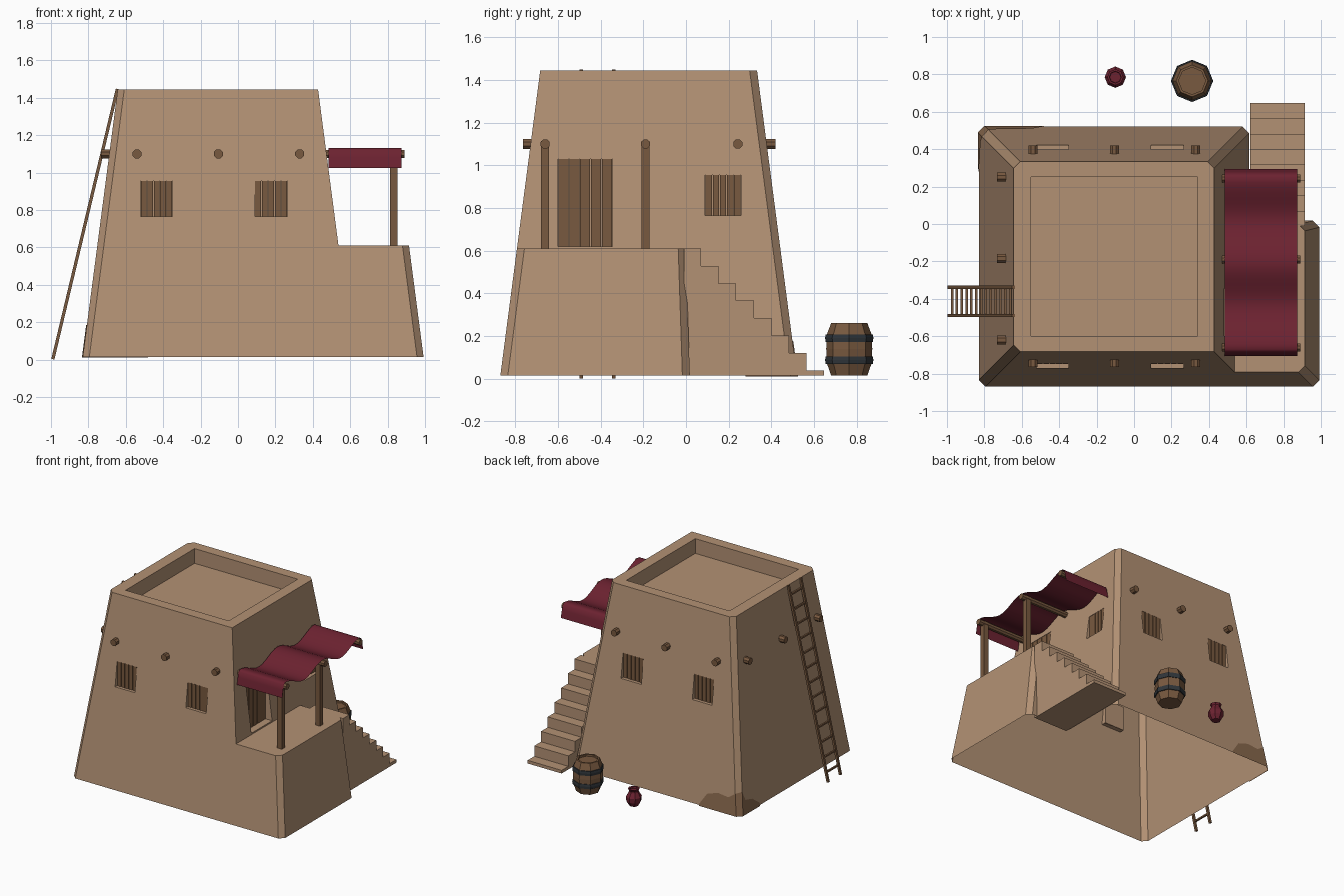
import bpy, bmesh, math, random
from mathutils import Vector, Matrix

random.seed(4)
if "Cube" in bpy.data.objects:
    bpy.data.objects.remove(bpy.data.objects["Cube"], do_unlink=True)


def material(name, rgb):
    m = bpy.data.materials.new(name)
    m.use_nodes = True
    m.diffuse_color = (*rgb, 1)
    m.node_tree.nodes["Principled BSDF"].inputs["Base Color"].default_value = (*rgb, 1)
    return m


CLAY = material("clay plaster", (0.45, 0.285, 0.175))
BRICK = material("worn clay", (0.25, 0.14, 0.075))
WOOD = material("brown wood", (0.19, 0.10, 0.05))
CLOTH = material("dark red", (0.15, 0.016, 0.03))
IRON = material("dark iron", (0.03, 0.036, 0.042))


def finish(name, bm, *mats, fix=True):
    if fix:
        bmesh.ops.recalc_face_normals(bm, faces=bm.faces)
    me = bpy.data.meshes.new(name)
    bm.to_mesh(me)
    bm.free()
    for m in mats:
        me.materials.append(m)
    ob = bpy.data.objects.new(name, me)
    bpy.context.scene.collection.objects.link(ob)
    return ob


def add_box(bm, lo, hi):
    lo, hi = Vector(lo), Vector(hi)
    mat = Matrix.Translation((lo + hi) / 2) @ Matrix.Diagonal((*(hi - lo), 1))
    bmesh.ops.create_cube(bm, size=1, matrix=mat)


def add_rod(bm, a, b, r, sides=8):
    a, b = Vector(a), Vector(b)
    turn = (b - a).to_track_quat('Z', 'Y').to_matrix().to_4x4()
    spin = Matrix.Rotation(math.pi / sides, 4, 'Z')
    bmesh.ops.create_cone(bm, cap_ends=True, segments=sides, radius1=r, radius2=r,
                          depth=(b - a).length, matrix=Matrix.Translation((a + b) / 2) @ turn @ spin)


def lathe(bm, profile, centre, sides=8):
    rings = []
    for r, z in profile:
        rings.append([bm.verts.new((centre[0] + r * math.cos(math.tau * i / sides),
                                    centre[1] + r * math.sin(math.tau * i / sides), z))
                      for i in range(sides)])
    for lo, hi in zip(rings, rings[1:]):
        for i in range(sides):
            j = (i + 1) % sides
            bm.faces.new((lo[i], lo[j], hi[j], hi[i]))
    bm.faces.new(rings[0][::-1])
    bm.faces.new(rings[-1])


# Sloping walls: inset grows with height
BASE, DECK, TOP = 0.015, 0.61, 1.445
LEFT, RIGHT, FRONT, BACK, PORCH, CUT = -0.83, 0.615, -0.87, 0.52, 0.992, 0.035


def inset(z):
    return 0.187 * (z - BASE) / (TOP - BASE)


def wall_ring(bm, z):
    d = inset(z)
    l, r, f, b, p, s = LEFT + d, RIGHT - d, FRONT + d, BACK - d, PORCH - d, 0.018 - d / 4
    pts = [(l, f + CUT), (l + CUT, f), (r, f), (p - CUT, f), (p, f + CUT), (p, s - CUT),
           (p - CUT, s), (r, s), (r, b - CUT), (r - CUT, b), (l + CUT, b), (l, b - CUT)]
    return pts, [bm.verts.new((x, y, z)) for x, y in pts]


# House body: L-shaped lower storey with the tower above
bm = bmesh.new()
low, mid, top = [wall_ring(bm, z)[1] for z in (BASE, DECK, TOP)]
tower = [0, 1, 2, 7, 8, 9, 10, 11]
for ids, lower, upper in ((list(range(12)), low, mid), (tower, mid, top)):
    for i, j in zip(ids, ids[1:] + ids[:1]):
        bm.faces.new((lower[i], lower[j], upper[j], upper[i]))
bm.faces.new(low[::-1])
bm.faces.new(mid[2:8])
bm.faces.new([top[i] for i in tower])
bmesh.ops.delete(bm, geom=[v for v in bm.verts if not v.link_faces], context='VERTS')
house = finish("house_walls", bm, CLAY)

# Openings for the roof well, windows and door
WIN_Z = (0.765, 0.955)
WIN_X = ((-0.52, -0.35), (0.09, 0.265))
cut = bmesh.new()
add_box(cut, (-0.55, -0.6, 1.33), (0.34, 0.25, 1.6))
for x0, x1 in WIN_X:
    add_box(cut, (x0, -1, WIN_Z[0]), (x1, -0.735, WIN_Z[1]))
    add_box(cut, (x0, 0.382, WIN_Z[0]), (x1, 0.7, WIN_Z[1]))
add_box(cut, (0.476, 0.09, WIN_Z[0]), (0.8, 0.257, WIN_Z[1]))
add_box(cut, (0.466, -0.6, 0.62), (0.8, -0.345, 1.03))
cutter = finish("opening_cutter", cut, CLAY)
cutter.hide_render = True
mod = house.modifiers.new("openings", 'BOOLEAN')
mod.operation, mod.solver, mod.object = 'DIFFERENCE', 'EXACT', cutter
bpy.context.view_layer.objects.active = house
bpy.ops.object.modifier_apply(modifier=mod.name)
bpy.data.objects.remove(cutter, do_unlink=True)

# The shell is open underneath
bm = bmesh.new()
bm.from_mesh(house.data)
under = [f for f in bm.faces if all(v.co.z < BASE + 0.001 for v in f.verts)]
bmesh.ops.delete(bm, geom=under, context='FACES')
bm.to_mesh(house.data)
bm.free()


# Plank shutters and door, standing upright in the openings
def planks(name, along_x, plane, a, b, z0, z1, count=5):
    bm = bmesh.new()
    w = (b - a) / count
    for i in range(count):
        u0, u1 = a + i * w + 0.002, a + (i + 1) * w - 0.002
        t = 0.005 + random.uniform(0, 0.003)
        if along_x:
            add_box(bm, (u0, plane - t, z0), (u1, plane + t, z1))
        else:
            add_box(bm, (plane - t, u0, z0), (plane + t, u1, z1))
    finish(name, bm, WOOD)


for side, (x0, x1) in zip(("left_side", "right_side"), WIN_X):
    planks("front_shutter_" + side, True, -0.742, x0, x1, *WIN_Z)
    planks("back_shutter_" + side, True, 0.389, x0, x1, *WIN_Z)
planks("porch_shutter", False, 0.483, 0.09, 0.257, *WIN_Z)
planks("door", False, 0.473, -0.6, -0.345, 0.62, 1.03)

# Roof beam ends poking through the walls
BEAM_Z = 1.10
d = inset(BEAM_Z)
bm = bmesh.new()
for x in (-0.54, -0.105, 0.33):
    add_rod(bm, (x, FRONT + d + 0.03, BEAM_Z), (x, FRONT + d - 0.036, BEAM_Z), 0.026)
    add_rod(bm, (x, BACK - d - 0.03, BEAM_Z), (x, BACK - d + 0.042, BEAM_Z), 0.026)
for y in (-0.62, -0.185, 0.25):
    add_rod(bm, (LEFT + d + 0.03, y, BEAM_Z), (LEFT + d - 0.045, y, BEAM_Z), 0.026)
finish("roof_beam_ends", bm, WOOD)

# Awning frame: three beams and two posts
bm = bmesh.new()
for y in (-0.66, -0.19, 0.243):
    add_rod(bm, (0.45, y, BEAM_Z), (0.89, y, BEAM_Z), 0.023)
finish("awning_beams", bm, WOOD)
bm = bmesh.new()
for y in (-0.66, -0.19):
    add_box(bm, (0.814, y - 0.019, DECK), (0.854, y + 0.019, 1.115))
finish("awning_posts", bm, WOOD)

# Awning cloth sagging between the beams
path = [(-0.705, 1.025), (-0.695, 1.08), (-0.685, 1.12)]
for i in range(33):
    y = -0.67 + 0.92 * i / 32
    path.append((y, 1.097 + 0.034 * math.cos(math.tau * (y + 0.665) / 0.457)))
path += [(0.268, 1.12), (0.28, 1.08), (0.293, 1.025)]
bm = bmesh.new()
edges = [[bm.verts.new((x, y, z)) for y, z in path] for x in (0.485, 0.875)]
for i in range(len(path) - 1):
    bm.faces.new((edges[0][i], edges[1][i], edges[1][i + 1], edges[0][i + 1])).smooth = True
finish("awning_cloth", bm, CLOTH, fix=False)

# Stairs down from the porch: one stepped profile pushed sideways
steps = 8
outline = [(-0.01, BASE), (-0.01, DECK)]
for i in range(steps):
    y, z = 0.07 + 0.0825 * i, DECK - 0.0815 * i
    outline += [(y, z), (y, max(z - 0.0815, BASE))]
bm = bmesh.new()
face = bm.faces.new([bm.verts.new((0.62, y, z)) for y, z in outline])
push = bmesh.ops.extrude_face_region(bm, geom=[face])
bmesh.ops.translate(bm, vec=(0.293, 0, 0), verts=[v for v in push["geom"] if isinstance(v, bmesh.types.BMVert)])
finish("stairs", bm, CLAY)

# Worn patch wrapped round the back left corner
columns = [(-0.48, BACK, 0.012), (-0.54, BACK, 0.10), (-0.63, BACK, 0.13), (-0.72, BACK, 0.12),
           (LEFT + CUT, BACK, 0.16), (LEFT, BACK - CUT, 0.17),
           (LEFT, 0.44, 0.10), (LEFT, 0.36, 0.08), (LEFT, 0.28, 0.02)]
bm = bmesh.new()
pairs = []
for x, y, h in columns:
    pair = []
    for z in (BASE - 0.005, BASE + h):
        s = inset(z) - 0.004
        on_left, on_back = x < LEFT + CUT + 0.001, y > BACK - CUT - 0.001
        pair.append(bm.verts.new((x + s * on_left, y - s * on_back, z)))
    pairs.append(pair)
for p, q in zip(pairs, pairs[1:]):
    bm.faces.new((p[0], p[1], q[1], q[0]))
finish("worn_corner", bm, BRICK, fix=False)

# Ladder leaning on the left wall
foot, head = Vector((-0.99, 0, 0.002)), Vector((-0.645, 0, 1.447))
bm = bmesh.new()
for y in (-0.49, -0.338):
    off = Vector((0, y, 0))
    add_rod(bm, foot + off, head + off, 0.012, 4)
for i in range(13):
    p = foot.lerp(head, 0.05 + 0.9 * i / 12)
    add_rod(bm, p + Vector((0, -0.49, 0)), p + Vector((0, -0.338, 0)), 0.009, 4)
finish("ladder", bm, WOOD)

# Barrel with two iron hoops
bm = bmesh.new()
lathe(bm, [(0.085, BASE), (0.104, 0.07), (0.108, 0.14), (0.104, 0.21), (0.085, 0.26),
           (0.072, 0.26), (0.072, 0.245)], (0.31, 0.765))
finish("barrel", bm, WOOD)
for name, z0, z1 in (("lower_hoop", 0.07, 0.105), ("upper_hoop", 0.172, 0.208)):
    bm = bmesh.new()
    lathe(bm, [(0.111, z0), (0.113, (z0 + z1) / 2), (0.111, z1)], (0.31, 0.765))
    finish("barrel_" + name, bm, IRON)

# Small pot
bm = bmesh.new()
lathe(bm, [(0.034, BASE), (0.054, 0.05), (0.057, 0.085), (0.036, 0.12), (0.034, 0.13),
           (0.043, 0.145), (0.032, 0.145), (0.03, 0.13)], (-0.1, 0.785))
finish("pot", bm, CLOTH)
